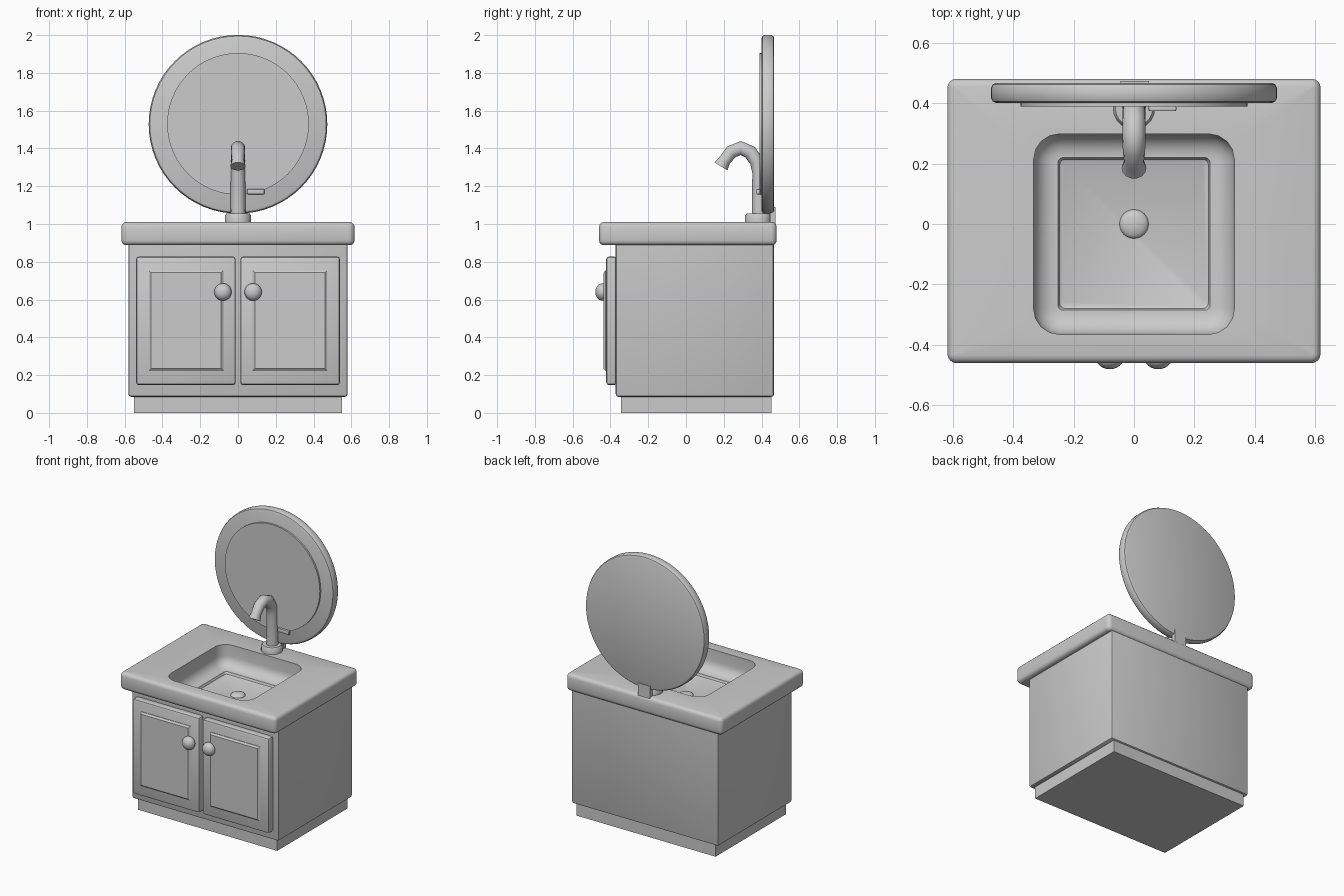
import bpy, bmesh, math
from mathutils import Vector

if "Cube" in bpy.data.objects:
    bpy.data.objects.remove(bpy.data.objects["Cube"])

grey = bpy.data.materials.new("light grey")
grey.diffuse_color = (0.6, 0.6, 0.6, 1)
grey.use_nodes = True
grey.node_tree.nodes["Principled BSDF"].inputs["Base Color"].default_value = grey.diffuse_color


def finish(bm, name, bevel=0, segments=2, angle=35):
    bmesh.ops.recalc_face_normals(bm, faces=bm.faces)
    me = bpy.data.meshes.new(name)
    bm.to_mesh(me)
    bm.free()
    ob = bpy.data.objects.new(name, me)
    bpy.context.collection.objects.link(ob)
    me.materials.append(grey)
    bpy.ops.object.select_all(action='DESELECT')
    bpy.context.view_layer.objects.active = ob
    ob.select_set(True)
    if bevel:
        mod = ob.modifiers.new("bevel", 'BEVEL')
        mod.width, mod.segments = bevel, segments
        bpy.ops.object.modifier_apply(modifier=mod.name)
    bpy.ops.object.shade_smooth_by_angle(angle=math.radians(angle))
    return ob


def box(name, lo, hi, bevel=0, segments=2, open_top=False):
    bm = bmesh.new()
    bmesh.ops.create_cube(bm, size=1)
    for v in bm.verts:
        v.co = [lo[i] if v.co[i] < 0 else hi[i] for i in range(3)]
    if open_top:
        bm.faces.ensure_lookup_table()
        bm.faces.remove(max(bm.faces, key=lambda f: f.calc_center_median().z))
    return finish(bm, name, bevel, segments)


def loft(name, rings, cap_start=True, cap_end=True, angle=35):
    bm = bmesh.new()
    loops = [[bm.verts.new(p) for p in r] for r in rings]
    n = len(loops[0])
    for a, b in zip(loops, loops[1:]):
        for i in range(n):
            bm.faces.new((a[i], a[(i + 1) % n], b[(i + 1) % n], b[i]))
    if cap_start:
        bm.faces.new(loops[0])
    if cap_end:
        bm.faces.new(loops[-1])
    return finish(bm, name, angle=angle)


def circle(centre, u, v, r, n):
    return [centre + r * (math.cos(t) * u + math.sin(t) * v)
            for t in (2 * math.pi * i / n for i in range(n))]


def lathe(name, centre, axis, profile, n):
    """Turn (radius, offset) pairs around the y or z axis."""
    w = Vector(axis)
    u = Vector((1, 0, 0))
    v = w.cross(u)
    return loft(name, [circle(Vector(centre) + w * h, u, v, r, n) for r, h in profile])


def round_rect(x0, x1, y0, y1, z, r, steps=4):
    pts = []
    corners = ((x1 - r, y1 - r), (x0 + r, y1 - r), (x0 + r, y0 + r), (x1 - r, y0 + r))
    for k, (cx, cy) in enumerate(corners):
        for i in range(steps + 1):
            t = (k + i / steps) * math.pi / 2
            pts.append((cx + r * math.cos(t), cy + r * math.sin(t), z))
    return pts


def ball(name, centre, scale):
    bm = bmesh.new()
    bmesh.ops.create_uvsphere(bm, u_segments=24, v_segments=14, radius=1)
    for v in bm.verts:
        v.co = Vector([v.co[i] * scale[i] + centre[i] for i in range(3)])
    return finish(bm, name, angle=60)


# Cabinet body and plinth
box("plinth", (-0.55, -0.343, 0), (0.55, 0.452, 0.09))
box("cabinet", (-0.58, -0.372, 0.085), (0.58, 0.466, 0.90), 0.014, open_top=True)

# Doors with raised panels and knobs
for side, s in (("left", -1), ("right", 1)):
    xs = sorted((s * 0.012, s * 0.54))
    box(side + "_door", (xs[0], -0.423, 0.147), (xs[1], -0.365, 0.828), 0.016)
    rings = []
    for d, y in ((-0.012, -0.42), (-0.012, -0.427), (0, -0.437)):
        x0, x1 = sorted((s * (0.09 + d), s * (0.46 - d)))
        z0, z1 = 0.235 + d, 0.742 - d
        rings.append([(x0, y, z0), (x1, y, z0), (x1, y, z1), (x0, y, z1)])
    loft(side + "_door_panel", rings, cap_start=False)
    ball(side + "_knob", (s * 0.08, -0.443, 0.64), (0.046, 0.037, 0.046))

# Countertop with an integral basin, lofted from the underside over the rim to the floor
rings = [round_rect(-0.57, 0.57, -0.36, 0.455, 0.888, 0.02)]
for z_mid, a0, a1 in ((0.913, -90, 0), (0.985, 0, 90)):
    for i in range(4):
        t = math.radians(a0 + (a1 - a0) * i / 3)
        d = 0.025 * (1 - math.cos(t))
        rings.append(round_rect(-0.617 + d, 0.617 - d, -0.46 + d, 0.48 - d,
                                z_mid + 0.025 * math.sin(t), 0.03 - d))
for i in range(8):
    if i == 0:
        d, z = 0, 1.01
    else:
        t = math.pi / 2 * (i - 1) / 6
        d, z = 0.075 * (1 - math.cos(t)), 0.93 - 0.075 * math.sin(t)
    rings.append(round_rect(-0.332 + d, 0.332 - d, -0.365 + d, 0.298 - d, z, 0.085 - d * 0.85))
for d, z in ((0, 0.855), (0.006, 0.84), (0.014, 0.835)):
    rings.append(round_rect(-0.252 + d, 0.252 - d, -0.285 + d, 0.22 - d, z, 0.018))
loft("countertop_basin", rings, cap_start=False)
ball("drain_plug", (0, 0, 0.835), (0.048, 0.048, 0.02))

# Faucet base and swept spout
lathe("faucet_base", (0, 0.383, 1.005), (0, 0, 1),
      ((0.07, 0), (0.07, 0.038), (0.062, 0.05)), 20)
path = [(0.388, 1.04), (0.388, 1.27), (0.375, 1.33), (0.34, 1.38), (0.29, 1.402),
        (0.24, 1.382), (0.205, 1.338), (0.185, 1.305)]
radii = [0.04, 0.038, 0.038, 0.038, 0.038, 0.037, 0.033, 0.041]
pts = [Vector((0, y, z)) for y, z in path]
rings = []
for i, p in enumerate(pts):
    tangent = (pts[min(i + 1, len(pts) - 1)] - pts[max(i - 1, 0)]).normalized()
    u = Vector((1, 0, 0))
    rings.append(circle(p, u, tangent.cross(u), radii[i], 14))
loft("faucet_spout", rings, angle=45)

# Round mirror: frame, glass, clip and rear bracket
lathe("mirror_frame", (0, 0, 1.528), (0, 1, 0),
      ((0.455, 0.40), (0.467, 0.405), (0.473, 0.417), (0.473, 0.45),
       (0.467, 0.462), (0.455, 0.467)), 64)
lathe("mirror_glass", (0, 0, 1.53), (0, 1, 0),
      ((0.375, 0.388), (0.375, 0.41)), 64)
box("mirror_clip", (0.048, 0.373, 1.157), (0.14, 0.392, 1.185), 0.005)
box("mirror_bracket", (-0.045, 0.445, 1.0), (0.05, 0.473, 1.09))
